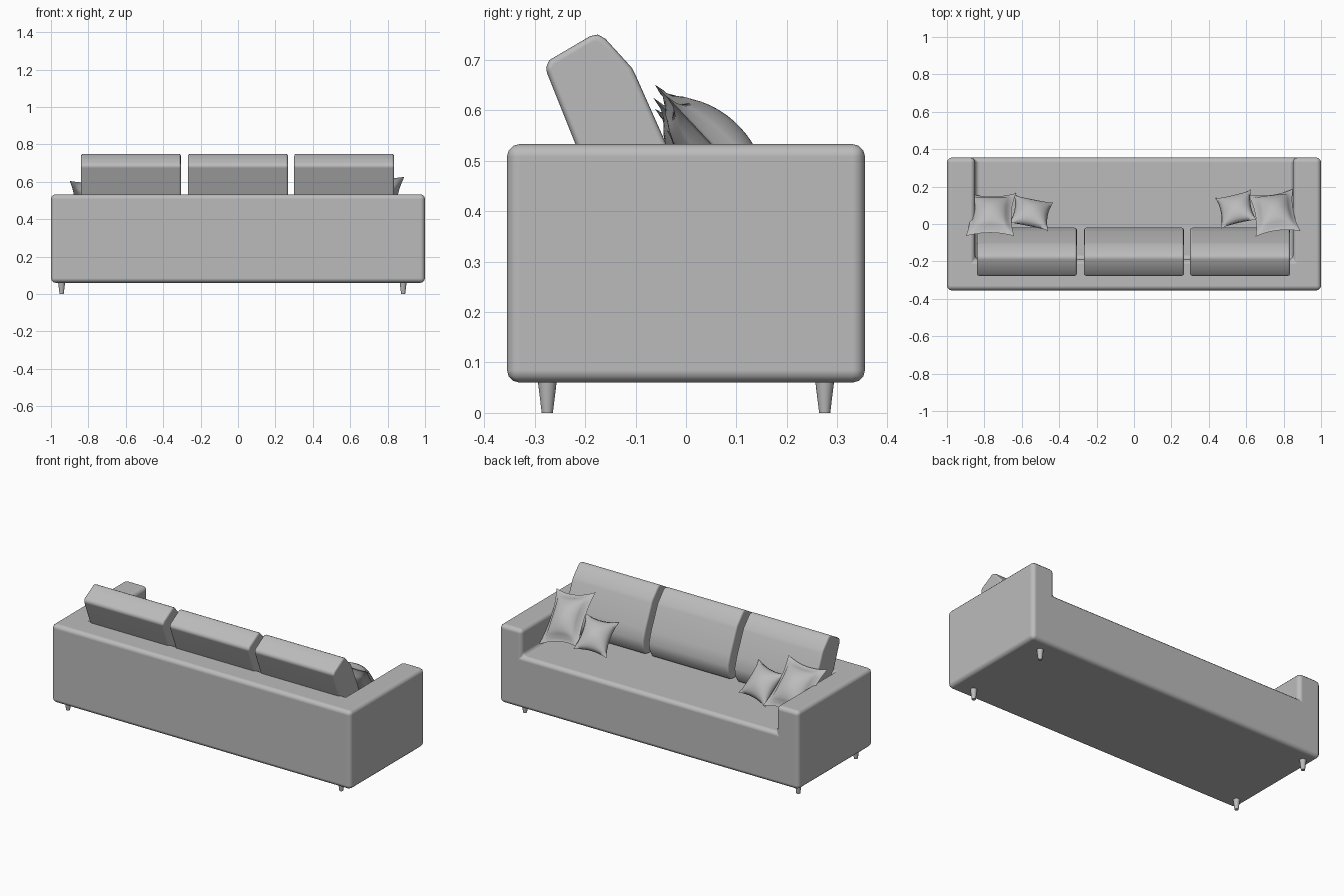
import bpy
import bmesh
from math import radians
from mathutils import Vector

if "Cube" in bpy.data.objects:
    bpy.data.objects.remove(bpy.data.objects["Cube"])

# One plain fabric colour
fabric = bpy.data.materials.new("light_grey_fabric")
fabric.use_nodes = True
GREY = (0.5, 0.5, 0.5, 1)
fabric.diffuse_color = GREY
fabric.node_tree.nodes["Principled BSDF"].inputs["Base Color"].default_value = GREY


def finish(name, bm, bevel=0, segments=3, sharp=40):
    """Turn a bmesh into a smooth shaded object, with optional rounded edges."""
    bmesh.ops.recalc_face_normals(bm, faces=bm.faces)
    mesh = bpy.data.meshes.new(name)
    bm.to_mesh(mesh)
    bm.free()
    mesh.materials.append(fabric)
    obj = bpy.data.objects.new(name, mesh)
    bpy.context.collection.objects.link(obj)
    mesh.shade_smooth()
    mesh.set_sharp_from_angle(angle=radians(sharp))
    if bevel:
        mod = obj.modifiers.new("rounded_edges", 'BEVEL')
        mod.width = bevel
        mod.segments = segments
        mod.limit_method = 'ANGLE'
        mod.angle_limit = radians(sharp)
        mod.harden_normals = True
    return obj


# Frame: a block of cells with the space above the seat left empty
def build_frame():
    planes = ((-1, -0.85, 0.85, 1), (-0.355, -0.19, 0.355), (0.06, 0.375, 0.533))
    cells = {(i, j, k) for i in range(3) for j in range(2) for k in range(2)}
    cells.remove((1, 1, 1))
    bm = bmesh.new()
    verts = {}

    def vert(key):
        if key not in verts:
            verts[key] = bm.verts.new([planes[a][key[a]] for a in range(3)])
        return verts[key]

    for cell in cells:
        for axis in range(3):
            for side in (0, 1):
                near = list(cell)
                near[axis] += 2 * side - 1
                if tuple(near) in cells:
                    continue
                b, c = (axis + 1) % 3, (axis + 2) % 3
                corners = []
                for db, dc in ((0, 0), (1, 0), (1, 1), (0, 1)):
                    key = list(cell)
                    key[axis] += side
                    key[b] += db
                    key[c] += dc
                    corners.append(vert(tuple(key)))
                bm.faces.new(corners)
    bmesh.ops.recalc_face_normals(bm, faces=bm.faces)
    bmesh.ops.dissolve_limit(bm, angle_limit=radians(1), verts=bm.verts, edges=bm.edges)
    finish("sofa_frame", bm, bevel=0.025)


# Back cushion: leaning side profile, extruded across its width
PROFILE = [(-0.28, 0.685), (-0.27, 0.7), (-0.19, 0.747), (-0.175, 0.75),
           (-0.16, 0.742), (-0.108, 0.685), (-0.1, 0.67), (-0.04, 0.535),
           (-0.02, 0.47), (-0.025, 0.425), (-0.05, 0.38), (-0.15, 0.37),
           (-0.17, 0.41)]


def build_cushion(name, x, width=0.535):
    bm = bmesh.new()
    ends = [[bm.verts.new((x + s * width / 2, y, z)) for y, z in PROFILE] for s in (-1, 1)]
    for end in ends:
        bm.faces.new(end)
    count = len(PROFILE)
    for i in range(count):
        j = (i + 1) % count
        bm.faces.new((ends[0][i], ends[0][j], ends[1][j], ends[1][i]))
    finish(name, bm, bevel=0.012, segments=2, sharp=55)


# Throw pillow: two puffed grids with pinched sides, spanned by two edge vectors
def build_pillow(name, centre, across, up, puff, flange):
    centre, across, up = Vector(centre), Vector(across) / 2, Vector(up) / 2
    normal = across.cross(up).normalized()
    inner = 0.875 if flange else 1
    bm = bmesh.new()
    for side in (-1, 1):
        sheet = bmesh.ops.create_grid(bm, x_segments=16, y_segments=16, size=1)
        for v in sheet["verts"]:
            s, t = v.co.x, v.co.y
            a, b = min(1, abs(s) / inner), min(1, abs(t) / inner)
            height = puff * ((1 - a * a) * (1 - b * b)) ** 0.6
            if flange and max(abs(s), abs(t)) < 0.99:
                height += 0.005
            v.co = (centre + across * s * (1 - 0.16 * (1 - t * t))
                    + up * t * (1 - 0.16 * (1 - s * s)) + normal * height * side)
    bmesh.ops.remove_doubles(bm, verts=bm.verts, dist=0.0005)
    finish(name, bm, sharp=75)


# Tapered leg
def build_leg(name, x, y):
    bm = bmesh.new()
    made = bmesh.ops.create_cone(bm, cap_ends=True, segments=20, radius1=0.011,
                                 radius2=0.019, depth=0.065)
    bmesh.ops.translate(bm, verts=made["verts"], vec=(x, y, 0.0325))
    finish(name, bm)


build_frame()

for label, x in (("right", -0.5725), ("middle", 0), ("left", 0.5675)):
    build_cushion(label + "_back_cushion", x)

build_pillow("left_large_pillow", (0.75, 0.06, 0.522), (0.24, 0.03, -0.03),
             (0.04, -0.225, 0.24), 0.06, True)
build_pillow("right_large_pillow", (-0.765, 0.05, 0.505), (0.26, 0.0, 0.02),
             (-0.01, -0.23, 0.22), 0.06, True)
build_pillow("left_small_pillow", (0.545, 0.08, 0.478), (0.19, 0.045, 0.02),
             (0.03, -0.165, 0.145), 0.05, False)
build_pillow("right_small_pillow", (-0.55, 0.06, 0.475), (0.21, -0.042, 0.02),
             (-0.028, -0.153, 0.15), 0.05, False)

for side, x in (("right", -0.943), ("left", 0.883)):
    for end, y in (("rear", -0.275), ("seat", 0.275)):
        build_leg(f"{side}_{end}_leg", x, y)
